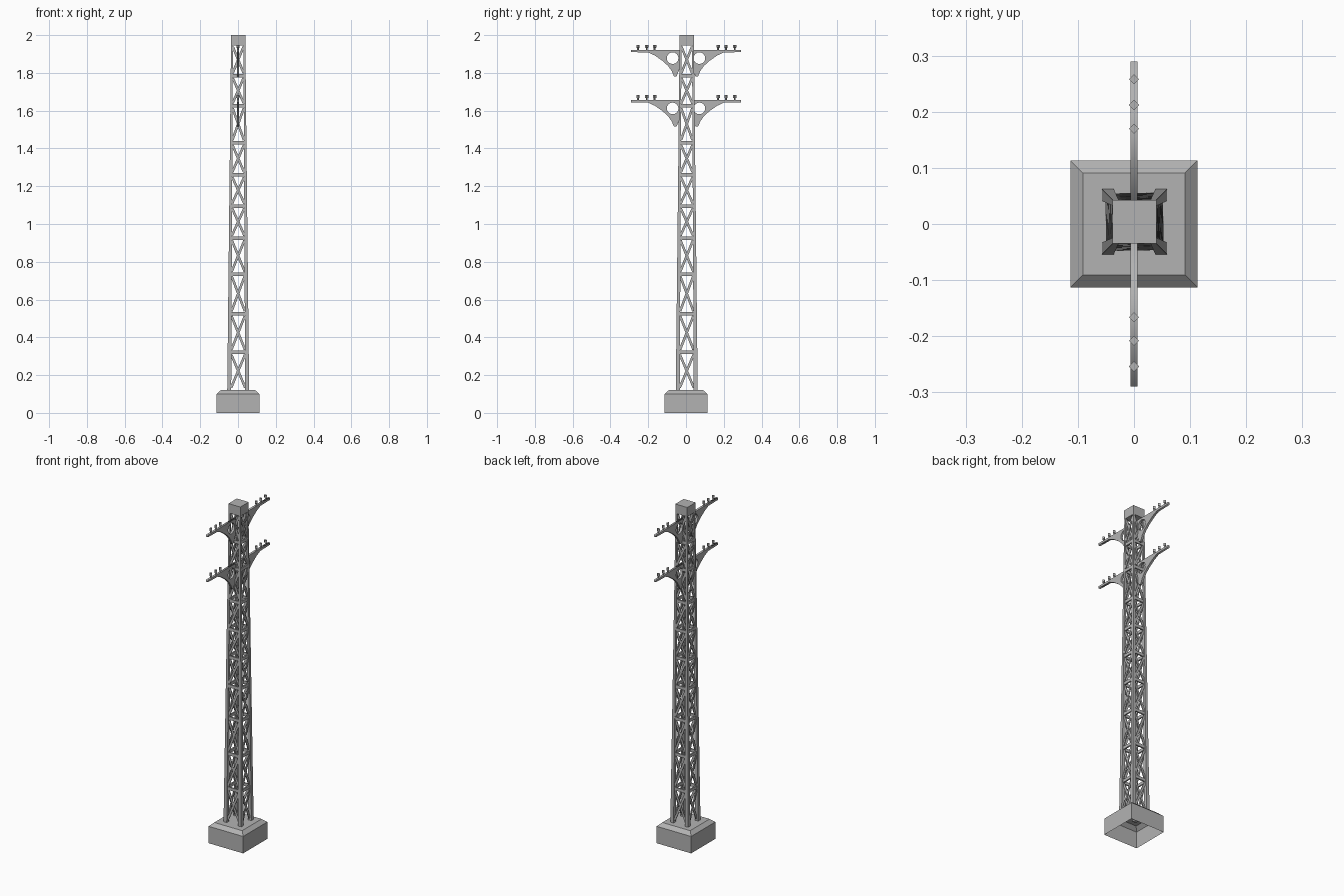
import bpy, bmesh, math
from mathutils import Vector, Matrix

cube = bpy.data.objects.get("Cube")
if cube:
    bpy.data.objects.remove(cube, do_unlink=True)

CX, CY = 0.001, 0.004          # tower axis
Z0, Z1 = 0.12, 1.95            # leg foot and leg top

steel = bpy.data.materials.new("grey_steel")
steel.use_nodes = True
GREY = (0.45, 0.45, 0.45, 1)
steel.diffuse_color = GREY
steel.node_tree.nodes["Principled BSDF"].inputs["Base Color"].default_value = GREY


def add_object(name, bm):
    bmesh.ops.recalc_face_normals(bm, faces=bm.faces)
    mesh = bpy.data.meshes.new(name)
    bm.to_mesh(mesh)
    bm.free()
    mesh.materials.append(steel)
    obj = bpy.data.objects.new(name, mesh)
    bpy.context.collection.objects.link(obj)
    return obj


def loft(bm, rings, cap_start=True, cap_end=True):
    """Skin a list of equal-length point rings."""
    loops = [[bm.verts.new(p) for p in ring] for ring in rings]
    n = len(loops[0])
    for a, b in zip(loops, loops[1:]):
        for i in range(n):
            j = (i + 1) % n
            bm.faces.new((a[i], a[j], b[j], b[i]))
    if cap_start:
        bm.faces.new(loops[0][::-1])
    if cap_end:
        bm.faces.new(loops[-1])


def rect(x0, x1, y0, y1, z):
    return [(x0, y0, z), (x1, y0, z), (x1, y1, z), (x0, y1, z)]


def square(r, z, cx=0, cy=0):
    return rect(cx - r, cx + r, cy - r, cy + r, z)


def mix(a, b, z):
    return a + (b - a) * (z - Z0) / (Z1 - Z0)


def outer(z):
    return mix(0.058, 0.038, z)


def inner(z):
    return mix(0.037, 0.028, z)


# Hollow concrete footing, open underneath
bm = bmesh.new()
loft(bm, [square(0.113, 0), square(0.113, 0.1), square(0.091, 0.12)], cap_start=False)
add_object("footing", bm)

# Four tapering legs
bm = bmesh.new()
for sx in (-1, 1):
    for sy in (-1, 1):
        rings = []
        for z in (Z0 - 0.01, Z1):
            xs = sorted((CX + sx * inner(z), CX + sx * outer(z)))
            ys = sorted((CY + sy * inner(z), CY + sy * outer(z)))
            rings.append(rect(*xs, *ys, z))
        loft(bm, rings)
add_object("legs", bm)

# Cap block
bm = bmesh.new()
loft(bm, [square(0.039, 1.945, CX, CY), square(0.039, 2.0, CX, CY)])
add_object("cap", bm)


# Lattice: crossbars and crossed braces on all four sides
def bar(bm, a, b, width, out, thick):
    a, b = Vector(a), Vector(b)
    side = (b - a).cross(out).normalized() * width / 2
    depth = out * thick / 2
    loft(bm, [[p - side - depth, p + side - depth, p + side + depth, p - side + depth]
              for p in (a, b)])


levels = [0.12, 0.32, 0.525, 0.735, 0.925, 1.095, 1.26, 1.43, 1.625, 1.785, 1.95]
crossbars, braces = bmesh.new(), bmesh.new()
for k in range(4):
    turn = Matrix.Rotation(k * math.pi / 2, 3, 'Z')
    out = turn @ Vector((0, -1, 0))

    def on_side(u, z):
        d = (inner(z) + outer(z)) / 2
        return turn @ Vector((u, -d, z)) + Vector((CX, CY, 0))

    for low, high in zip(levels, levels[1:]):
        if high < 1.9:
            w = inner(high) + 0.003
            bar(crossbars, on_side(-w, high), on_side(w, high), 0.018, out, 0.008)
        for s in (-1, 1):
            a = on_side(-s * inner(low), low + 0.014)
            b = on_side(s * inner(high), high - 0.012)
            bar(braces, a + out * s * 0.002, b + out * s * 0.002, 0.013, out, 0.005)
add_object("crossbars", crossbars)
add_object("cross_braces", braces)


# Side arms: plate bracket with a round hole, cut from a filled outline
def arm(name, side, top):
    outline = [(0.034, 0), (0.29, 0), (0.29, -0.012), (0.2, -0.014), (0.165, -0.03),
               (0.125, -0.058), (0.095, -0.085), (0.076, -0.112), (0.064, -0.14),
               (0.05, -0.14), (0.034, -0.1)]
    hole = [(0.071 + 0.031 * math.cos(t * math.pi / 8),
             -0.044 + 0.031 * math.sin(t * math.pi / 8)) for t in range(16)]
    curve = bpy.data.curves.new(name, 'CURVE')
    curve.dimensions = '2D'
    curve.fill_mode = 'BOTH'
    curve.extrude = 0.0065
    for pts in (outline, hole):
        spline = curve.splines.new('POLY')
        spline.points.add(len(pts) - 1)
        spline.use_cyclic_u = True
        for point, (y, z) in zip(spline.points, pts):
            point.co = (side * y, top + z, 0, 1)
    temp = bpy.data.objects.new(name + "_outline", curve)
    bpy.context.collection.objects.link(temp)
    bpy.context.view_layer.update()
    mesh = bpy.data.meshes.new_from_object(
        temp.evaluated_get(bpy.context.evaluated_depsgraph_get()))
    bpy.data.objects.remove(temp, do_unlink=True)
    mesh.transform(Matrix.Rotation(math.pi / 2, 4, 'Z') @ Matrix.Rotation(math.pi / 2, 4, 'X'))
    mesh.materials.clear()
    mesh.materials.append(steel)
    bpy.context.collection.objects.link(bpy.data.objects.new(name, mesh))


# Four-sided insulators with a thin stem and a wider head
def diamond(r, y, z):
    return [(r, y, z), (0, y + r, z), (-r, y, z), (0, y - r, z)]


for label, top in (("upper", 1.922), ("lower", 1.656)):
    for end, side in (("back", 1), ("front", -1)):
        arm(f"{label}_{end}_arm", side, top)
        bm = bmesh.new()
        for d in (0.168, 0.21, 0.256):
            y = side * d + 0.002
            loft(bm, [diamond(r, y, top + z) for r, z in
                      ((0.005, -0.002), (0.005, 0.01), (0.009, 0.012), (0.009, 0.026))])
        add_object(f"{label}_{end}_insulators", bm)
